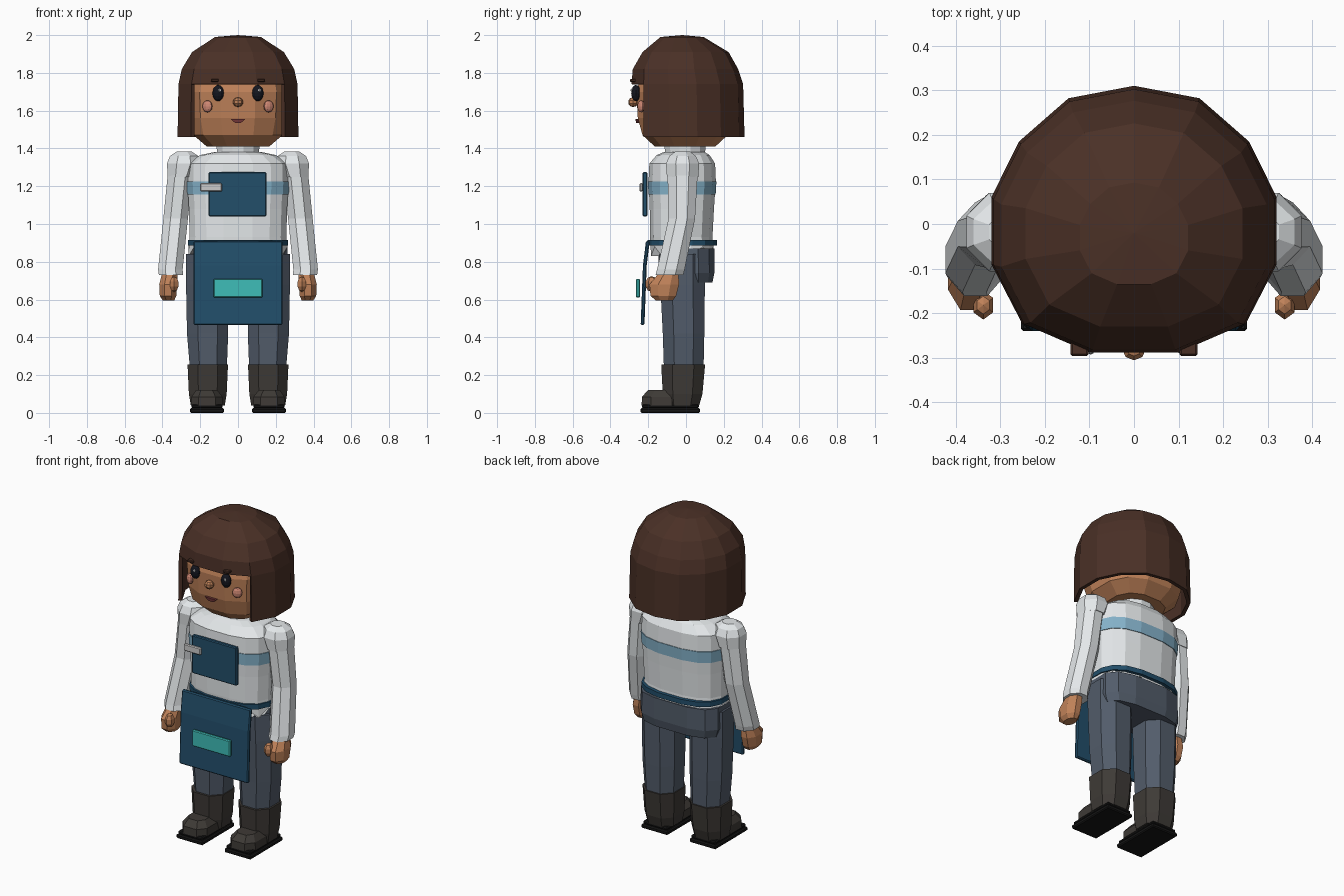
import bpy, bmesh
from math import cos, sin, pi, copysign

if "Cube" in bpy.data.objects:
    bpy.data.objects.remove(bpy.data.objects["Cube"])


def mat(name, hexa):
    m = bpy.data.materials.new(name)
    rgb = [int(hexa[i:i + 2], 16) / 255 for i in (0, 2, 4)]
    m.diffuse_color = [((c + .055) / 1.055) ** 2.4 for c in rgb] + [1]
    m.use_nodes = True
    m.node_tree.nodes["Principled BSDF"].inputs["Base Color"].default_value = m.diffuse_color
    return m


SKIN, HAIR = mat("skin", "c08259"), mat("hair", "4a3026")
WHITE, STRIPE = mat("sweater", "e4e8ea"), mat("stripe", "86b4cc")
NAVY, TEAL = mat("apron", "224e6a"), mat("teal", "3fbdb8")
PANTS, BOOT, SOLE = mat("trousers", "525c6a"), mat("boot", "3e3a36"), mat("sole", "161616")
DARK, PINK, MOUTH = mat("eye", "14161f"), mat("cheek", "cf8874"), mat("mouth", "7c3a3c")


def finish(bm, name, material, bevel=0):
    bmesh.ops.recalc_face_normals(bm, faces=bm.faces)
    me = bpy.data.meshes.new(name)
    bm.to_mesh(me)
    bm.free()
    ob = bpy.data.objects.new(name, me)
    bpy.context.collection.objects.link(ob)
    if material:
        me.materials.append(material)
    if bevel:
        b = ob.modifiers.new("bevel", "BEVEL")
        b.width, b.segments = bevel, 1
    return ob


def ring(n, e):
    """Unit outline with flat sides; e < 1 makes it squarer."""
    p = [((i + .5) * 2 * pi / n) for i in range(n)]
    f = lambda v: copysign(abs(v) ** e, v)
    k = f(cos(pi / n))
    return [(f(cos(a)) / k, f(sin(a)) / k) for a in p]


def loft(name, material, rows, n=8, e=1.0, bevel=0, zigzag=0):
    """Rows of (z, centre x, centre y, half width, half depth)."""
    bm = bmesh.new()
    rings = []
    for r, (z, cx, cy, rx, ry) in enumerate(rows):
        rings.append([bm.verts.new((cx + u * rx, cy + v * ry, z + (zigzag if r == 0 and i % 2 else 0)))
                      for i, (u, v) in enumerate(ring(n, e))])
    for a, b in zip(rings, rings[1:]):
        for i in range(n):
            j = (i + 1) % n
            bm.faces.new((a[i], a[j], b[j], b[i]))
    bm.faces.new(rings[0][::-1])
    bm.faces.new(rings[-1])
    return finish(bm, name, material, bevel)


def box(name, material, x, y, z, bevel=.005):
    cx, cy, rx, ry = (x[0] + x[1]) / 2, (y[0] + y[1]) / 2, (x[1] - x[0]) / 2, (y[1] - y[0]) / 2
    return loft(name, material, [(z[0], cx, cy, rx, ry), (z[1], cx, cy, rx, ry)], n=4, bevel=bevel)


def ball(name, material, loc, size, seg=10, rot=0):
    bm = bmesh.new()
    bmesh.ops.create_uvsphere(bm, u_segments=seg, v_segments=max(5, seg * 2 // 3), radius=1)
    ob = finish(bm, name, material)
    ob.location, ob.scale, ob.rotation_euler = loc, size, (0, 0, rot)
    return ob


# Hair: faceted bob with an opening for the face
half = [(0, .31), (.147, .282), (.258, .185), (.32, .06), (.32, -.09), (.25, -.225), (.1, -.29)]
outline = [(-x, y) for x, y in half[:0:-1]] + half
rows = [(1.46, 1, 0), (1.74, .985, -.003), (1.82, .93, -.012), (1.91, .76, -.01), (1.99, .38, -.025)]
bm = bmesh.new()
R = [[bm.verts.new((x * s, y * s + d, z)) for x, y in outline] for z, s, d in rows]
top = bm.verts.new((0, -.02, 2.0))
for k, (a, b) in enumerate(zip(R, R[1:])):
    for i in range(13):
        j = (i + 1) % 13
        if k > 0 or i not in (0, 11, 12):
            bm.faces.new((a[j], a[i], b[i], b[j]))
for i in range(13):
    bm.faces.new((R[-1][(i + 1) % 13], R[-1][i], top))
hair = finish(bm, "hair", HAIR)
sol = hair.modifiers.new("thickness", "SOLIDIFY")
sol.thickness, sol.offset = .022, -1

# Head and face
loft("head", SKIN, [(1.41, 0, -.005, .165, .16), (1.47, 0, -.005, .235, .225), (1.56, 0, -.005, .255, .25),
                    (1.70, 0, -.005, .262, .258), (1.82, 0, 0, .235, .23), (1.92, 0, 0, .14, .14)], 12, .8)
ball("nose", SKIN, (0, -.28, 1.645), (.028, .027, .026), 8)
loft("mouth", MOUTH, [(1.535, 0, -.252, .016, .012), (1.556, 0, -.256, .038, .012)], 4)

# Neck collar
loft("collar", WHITE, [(1.33, 0, -.005, .125, .12), (1.365, 0, -.005, .11, .105), (1.43, 0, -.005, .115, .11)], 12)

# Sweater with zigzag hem and chest stripe
loft("torso", WHITE, [(.83, 0, -.02, .262, .165), (.93, 0, -.025, .256, .165), (1.08, 0, -.022, .26, .17),
                      (1.23, 0, -.02, .268, .178), (1.32, 0, -.02, .265, .174), (1.365, 0, -.015, .2, .14),
                      (1.38, 0, -.01, .13, .11)], 16, .75, zigzag=.05)
loft("chest_stripe", STRIPE, [(1.155, 0, -.021, .268, .178), (1.225, 0, -.02, .272, .181)], 16, .75)

# Apron: waistband, skirt, bib, pocket and tag
loft("waistband", NAVY, [(.885, 0, -.02, .265, .183), (.915, 0, -.02, .265, .183)], 16, .75)
loft("apron_skirt", NAVY, [(.465, 0, -.23, .235, .01), (.78, 0, -.218, .235, .01), (.91, 0, -.202, .235, .01)],
     4, bevel=.006)
box("apron_bib", NAVY, (-.155, .15), (-.23, -.205), (1.04, 1.275))
box("apron_pocket", TEAL, (-.13, .13), (-.264, -.244), (.61, .71))
box("name_tag", None, (-.2, -.085), (-.246, -.228), (1.172, 1.216))

# Hips
loft("hips", PANTS, [(.69, 0, .01, .25, .13), (.74, 0, .005, .265, .145), (.87, 0, 0, .262, .15)], 12, .65)

for s, side in ((-1, "left"), (1, "right")):
    # Face details
    ball(side + "_eye", DARK, (s * .105, -.265, 1.693), (.03, .025, .043), 12)
    ball(side + "_eye_glint", None, (s * .105 + .008, -.287, 1.708), (.008, .006, .009), 6)
    ball(side + "_cheek", PINK, (s * .162, -.238, 1.623), (.029, .016, .032), 10, s * .5)
    box(side + "_eyebrow", HAIR, (s * .122 - .02, s * .122 + .02), (-.296, -.26), (1.752, 1.768), .004)

    # Sleeve with puffed shoulder
    loft(side + "_sleeve", WHITE, [(.73, s * .355, -.088, .064, .073), (.76, s * .358, -.08, .065, .073),
                                   (1.03, s * .33, -.022, .065, .07), (1.27, s * .305, -.018, .066, .08)])
    loft(side + "_shoulder", WHITE, [(1.25, s * .302, -.018, .07, .083), (1.32, s * .288, -.018, .088, .088),
                                     (1.36, s * .285, -.018, .075, .07), (1.383, s * .285, -.018, .04, .04)])

    # Hand and thumb
    loft(side + "_hand", SKIN, [(.595, s * .368, -.115, .03, .045), (.62, s * .37, -.12, .044, .068),
                                (.68, s * .37, -.115, .047, .078), (.745, s * .36, -.09, .04, .05)])
    ball(side + "_thumb", SKIN, (s * .338, -.182, .682), (.027, .034, .042), 6)

    # Trouser leg
    loft(side + "_trouser_leg", PANTS, [(.24, s * .157, -.012, .098, .105), (.42, s * .161, -.013, .109, .11),
                                        (.68, s * .163, -.018, .112, .118), (.84, s * .155, -.02, .12, .12)], 8, .85)

    # Boot shaft, toe and two-layer sole
    loft(side + "_boot_shaft", BOOT, [(.04, s * .16, -.02, .09, .09), (.1, s * .16, -.018, .1, .105),
                                      (.255, s * .16, -.015, .107, .116)], 8, .8)
    loft(side + "_boot_toe", BOOT, [(.04, s * .164, -.13, .085, .105), (.085, s * .164, -.13, .083, .103),
                                    (.122, s * .166, -.12, .055, .08)], 8, .7)
    for part, lo, hi in (("lower", 0, .025), ("upper", .025, .045)):
        w = .09 if part == "lower" else .083
        box(f"{side}_sole_{part}", SOLE, (s * .164 - w, s * .164 + w), (-.15 - w, -.015 + w), (lo, hi), .006)
